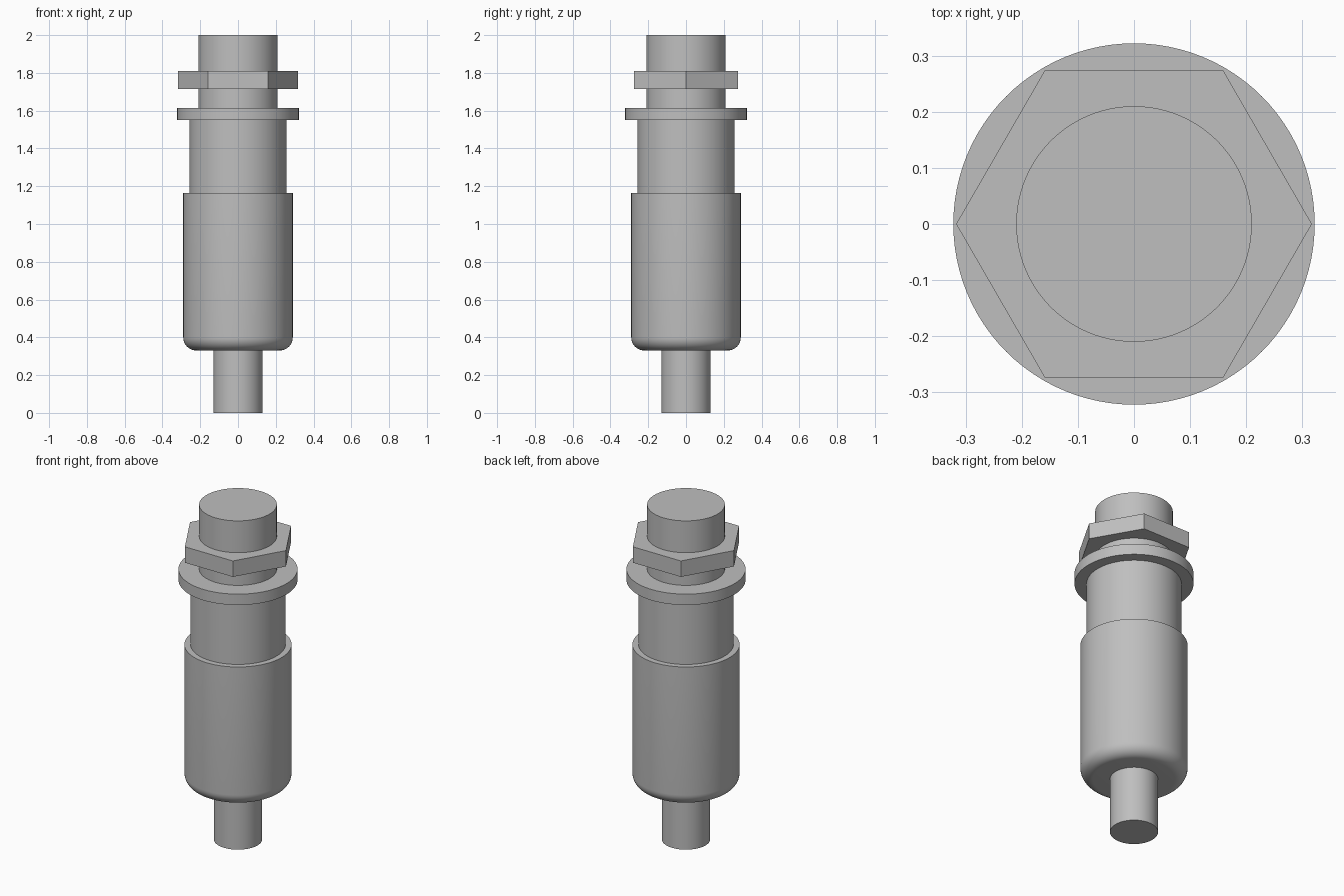
import bpy, bmesh, math

cube = bpy.data.objects.get("Cube")
if cube:
    bpy.data.objects.remove(cube)

grey = bpy.data.materials.new("plain grey")
grey.use_nodes = True
colour = (0.52, 0.52, 0.52, 1)
grey.diffuse_color = colour
grey.node_tree.nodes["Principled BSDF"].inputs["Base Color"].default_value = colour


def lathe(name, profile, sides=96):
    """Revolve a (radius, height) profile, capped at both ends, around z."""
    bm = bmesh.new()
    rings = []
    for r, z in profile:
        angles = [2 * math.pi * i / sides for i in range(sides)]
        rings.append([bm.verts.new((r * math.cos(a), r * math.sin(a), z)) for a in angles])
    for low, high in zip(rings, rings[1:]):
        for i in range(sides):
            j = (i + 1) % sides
            bm.faces.new((low[i], low[j], high[j], high[i]))
    bm.faces.new(rings[0][::-1])
    bm.faces.new(rings[-1])
    mesh = bpy.data.meshes.new(name)
    bm.to_mesh(mesh)
    bm.free()
    mesh.materials.append(grey)
    obj = bpy.data.objects.new(name, mesh)
    bpy.context.collection.objects.link(obj)
    bpy.ops.object.select_all(action='DESELECT')
    obj.select_set(True)
    bpy.context.view_layer.objects.active = obj
    bpy.ops.object.shade_smooth_by_angle(angle=math.radians(30))
    return obj


# Rounded lower edge of the main body
body_r, body_low, body_top, fillet = 0.29, 0.33, 1.165, 0.07
body = []
for k in range(11):
    a = math.pi / 2 * k / 10
    body.append((body_r - fillet + fillet * math.sin(a),
                 body_low + fillet - fillet * math.cos(a)))
body.append((body_r, body_top))

# Stacked round parts, bottom to top
lathe("cable_stem", [(0.13, 0), (0.13, body_low)])
lathe("main_body", body)
lathe("upper_sleeve", [(0.257, body_top), (0.257, 1.55)])
lathe("flange", [(0.322, 1.55), (0.322, 1.615)])
lathe("neck", [(0.21, 1.615), (0.21, 2)])

# Hexagonal nut with corners on the x axis
lathe("hex_nut", [(0.317, 1.715), (0.317, 1.81)], sides=6)
